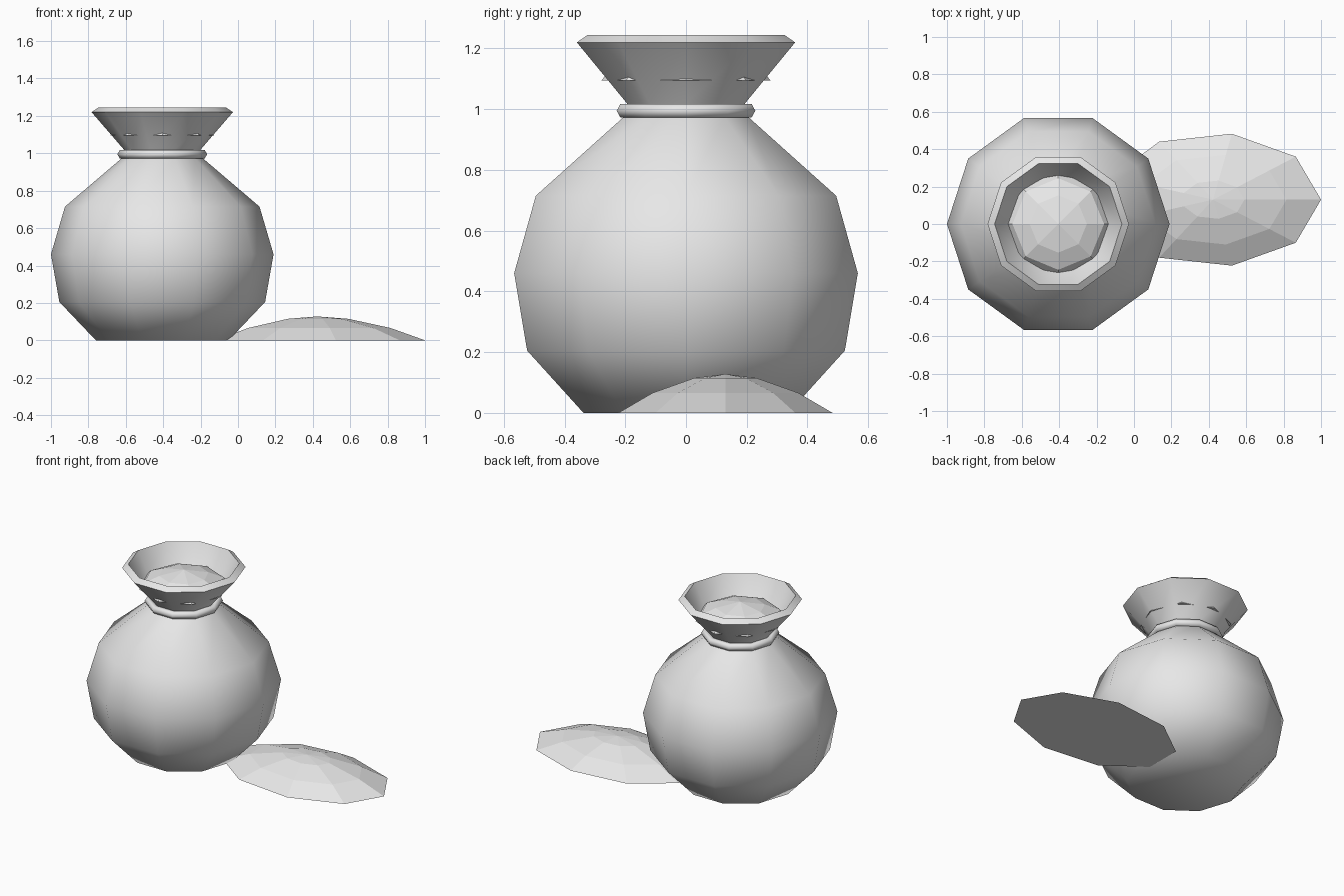
import bpy, bmesh, math

if "Cube" in bpy.data.objects:
    bpy.data.objects.remove(bpy.data.objects["Cube"])

POT_X = -0.405

mat = bpy.data.materials.new("light grey")
mat.diffuse_color = (0.8, 0.8, 0.8, 1)
mat.use_nodes = True
mat.node_tree.nodes["Principled BSDF"].inputs["Base Color"].default_value = mat.diffuse_color


def lathe(name, profile, sides, loc=(0, 0), scale=(1, 1), cap_bottom=False,
          closed=False, smooth=None):
    """Spin (radius, z) points around z; radius 0 makes a tip."""
    bm = bmesh.new()
    rings = []
    for r, z in profile:
        if r == 0:
            rings.append([bm.verts.new((loc[0], loc[1], z))] * sides)
            continue
        rings.append([bm.verts.new((loc[0] + r * scale[0] * math.cos(a),
                                    loc[1] + r * scale[1] * math.sin(a), z))
                      for a in (2 * math.pi * i / sides for i in range(sides))])
    pairs = list(zip(rings, rings[1:]))
    if closed:
        pairs.append((rings[-1], rings[0]))
    for lo, hi in pairs:
        for i in range(sides):
            j = (i + 1) % sides
            if hi[i] is hi[j]:
                bm.faces.new((lo[i], lo[j], hi[i]))
            else:
                bm.faces.new((lo[i], lo[j], hi[j], hi[i]))
    if cap_bottom:
        bm.faces.new(rings[0][::-1])
    me = bpy.data.meshes.new(name)
    bm.to_mesh(me)
    bm.free()
    me.materials.append(mat)
    ob = bpy.data.objects.new(name, me)
    bpy.context.collection.objects.link(ob)
    if smooth:
        bpy.ops.object.select_all(action='DESELECT')
        ob.select_set(True)
        bpy.context.view_layer.objects.active = ob
        bpy.ops.object.shade_smooth_by_angle(angle=math.radians(smooth))
    return ob


# Round sack body
lathe("sack_body", [(0.355, 0), (0.55, 0.205), (0.595, 0.46), (0.52, 0.715),
                    (0.215, 0.975)], 10, (POT_X, 0), cap_bottom=True, smooth=89)

# Tie ring around the neck
tie = [(0.215 + 0.025 * math.cos(k * math.pi / 3),
        0.995 + 0.025 * math.sin(k * math.pi / 3)) for k in range(6)]
lathe("neck_tie", tie, 10, (POT_X, 0), closed=True, smooth=89)

# Flared mouth: outer wall, rim, inner wall
lathe("flared_mouth", [(0.19, 0.99), (0.205, 1.02), (0.378, 1.22), (0.34, 1.245),
                       (0.264, 1.10), (0.195, 1.02)], 10, (POT_X, 0), smooth=60)

# Faceted heap filling the mouth
lathe("filling_heap", [(0.278, 1.095), (0.245, 1.135), (0.153, 1.175), (0, 1.205)],
      8, (POT_X, 0), cap_bottom=True)

# Low spilled pile on the ground
lathe("spilled_pile", [(1, 0), (0.68, 0.066), (0.29, 0.115), (0, 0.128)],
      9, (0.423, 0.13), (0.577, 0.358), cap_bottom=True)
